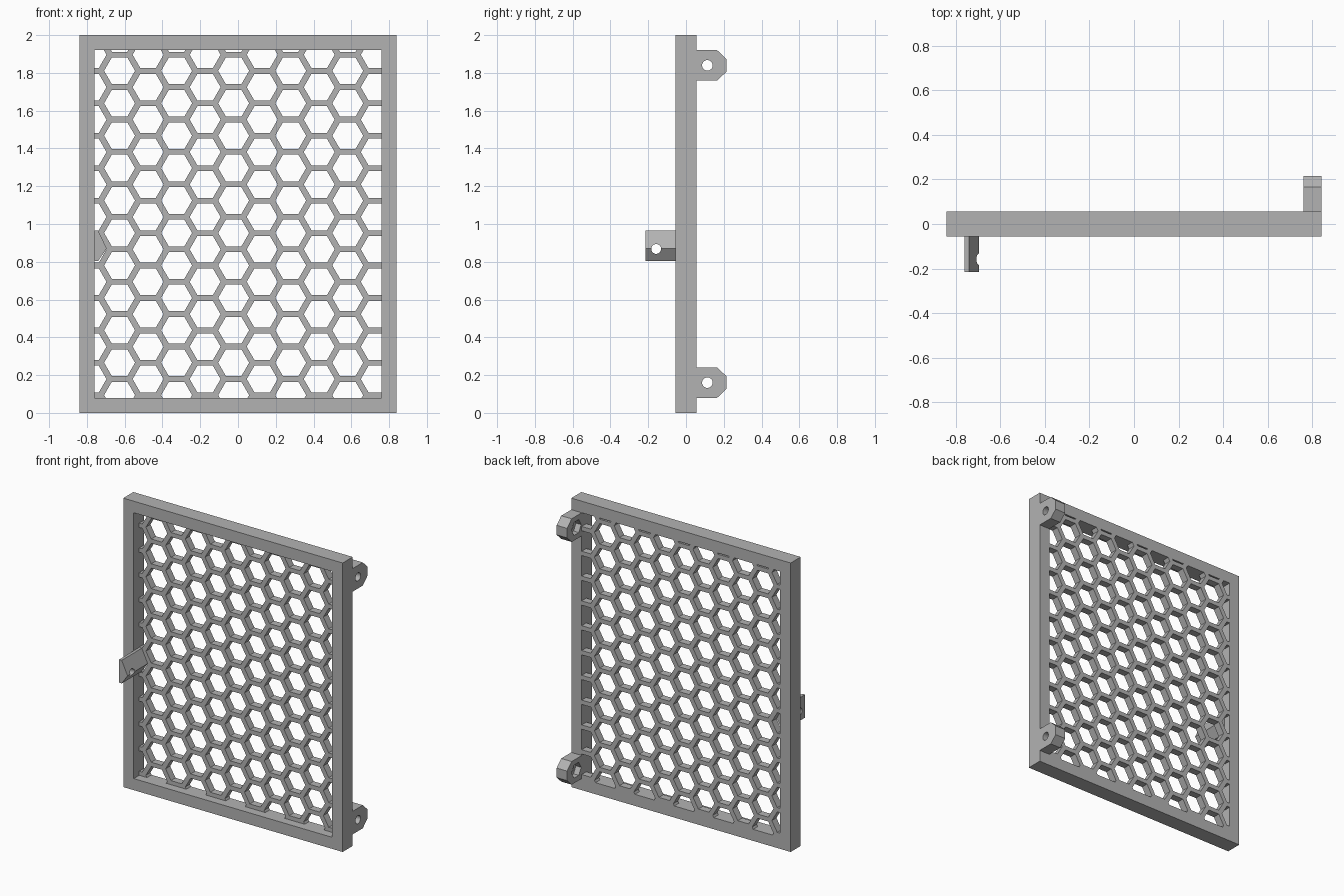
import bpy, bmesh, math
from mathutils import Vector

cube = bpy.data.objects.get("Cube")
if cube:
    bpy.data.objects.remove(cube, do_unlink=True)

grey = bpy.data.materials.new("plain grey")
grey.use_nodes = True
colour = (0.45, 0.45, 0.45, 1)
grey.diffuse_color = colour
grey.node_tree.nodes["Principled BSDF"].inputs["Base Color"].default_value = colour


def prism(bm, outline, offset):
    """Extrude a closed outline of points along an offset."""
    face = bm.faces.new([bm.verts.new(p) for p in outline])
    out = bmesh.ops.extrude_face_region(bm, geom=[face])["geom"]
    bmesh.ops.translate(bm, vec=offset, verts=[v for v in out if isinstance(v, bmesh.types.BMVert)])


def solid(name, prisms):
    mesh = bpy.data.meshes.new(name)
    bm = bmesh.new()
    for outline, offset in prisms:
        prism(bm, outline, Vector(offset))
    bmesh.ops.recalc_face_normals(bm, faces=bm.faces)
    bm.to_mesh(mesh)
    bm.free()
    mesh.materials.append(grey)
    obj = bpy.data.objects.new(name, mesh)
    bpy.context.collection.objects.link(obj)
    return obj


def cut(obj, cutter):
    """Bake a boolean cut, then discard the cutter."""
    cutter.hide_render = True
    mod = obj.modifiers.new("cut", "BOOLEAN")
    mod.operation, mod.solver, mod.object = "DIFFERENCE", "EXACT", cutter
    graph = bpy.context.evaluated_depsgraph_get()
    baked = bpy.data.meshes.new_from_object(obj.evaluated_get(graph))
    obj.modifiers.clear()
    obj.data = baked
    bpy.data.objects.remove(cutter, do_unlink=True)


def ring(x, y, z, r, n, axis):
    """Regular polygon facing along x or y."""
    pts = []
    for i in range(n):
        a = math.tau * i / n
        c, s = r * math.cos(a), r * math.sin(a)
        pts.append((x, y + c, z + s) if axis == "x" else (x + c, y, z + s))
    return pts


def rect(x, z, y):
    return [(-x, y, z), (x, y, z), (x, y, 2 - z), (-x, y, 2 - z)]


# Outer frame
W, D, BAR = 0.84, 0.055, 0.08
frame = solid("frame", [(rect(W, 0, -D), (0, 2 * D, 0))])
cut(frame, solid("opening_cutter", [(rect(W - BAR, BAR, -0.1), (0, 0.2, 0))]))

# Honeycomb grille, flush with the back
grille = solid("grille", [(rect(W - BAR, BAR, 0.005), (0, D - 0.005, 0))])
STEP_X, STEP_Z, STRUT = 0.151, 0.1717, 0.03
radius = (STEP_Z - STRUT) / math.sqrt(3)
cells = []
for col in range(11):
    x = -0.778 + col * STEP_X
    z0 = 0.179 if col % 2 == 0 else 0.094
    for row in range(-1, 12):
        z = z0 + row * STEP_Z
        cells.append((ring(x, -0.1, z, radius, 6, "y"), (0, 0.2, 0)))
cut(grille, solid("cell_cutter", cells))

# Two hinge lugs on the back, each with a pin hole and a nut pocket
half, tip = 0.08, 0.033
for name, z in (("lower_hinge", 0.16), ("upper_hinge", 1.84)):
    profile = [(D, -half), (0.165, -half), (0.215, -tip),
               (0.215, tip), (0.165, half), (D, half)]
    lug = solid(name, [([(W - BAR, y, z + h) for y, h in profile], (BAR, 0, 0))])
    cut(lug, solid("pin_cutter", [(ring(0.7, 0.113, z, 0.028, 32, "x"), (0.2, 0, 0))]))
    cut(lug, solid("nut_cutter", [(ring(0.7, 0.113, z, 0.052, 6, "x"), (0.1, 0, 0))]))

# Latch wedge on the front, with a cross hole
wedge = [(-0.76, 0.805), (-0.74, 0.805), (-0.695, 0.87), (-0.74, 0.965), (-0.76, 0.965)]
latch = solid("latch", [([(x, -0.215, z) for x, z in wedge], (0, 0.22, 0))])
cut(latch, solid("latch_cutter", [(ring(-0.9, -0.158, 0.868, 0.026, 32, "x"), (0.4, 0, 0))]))
